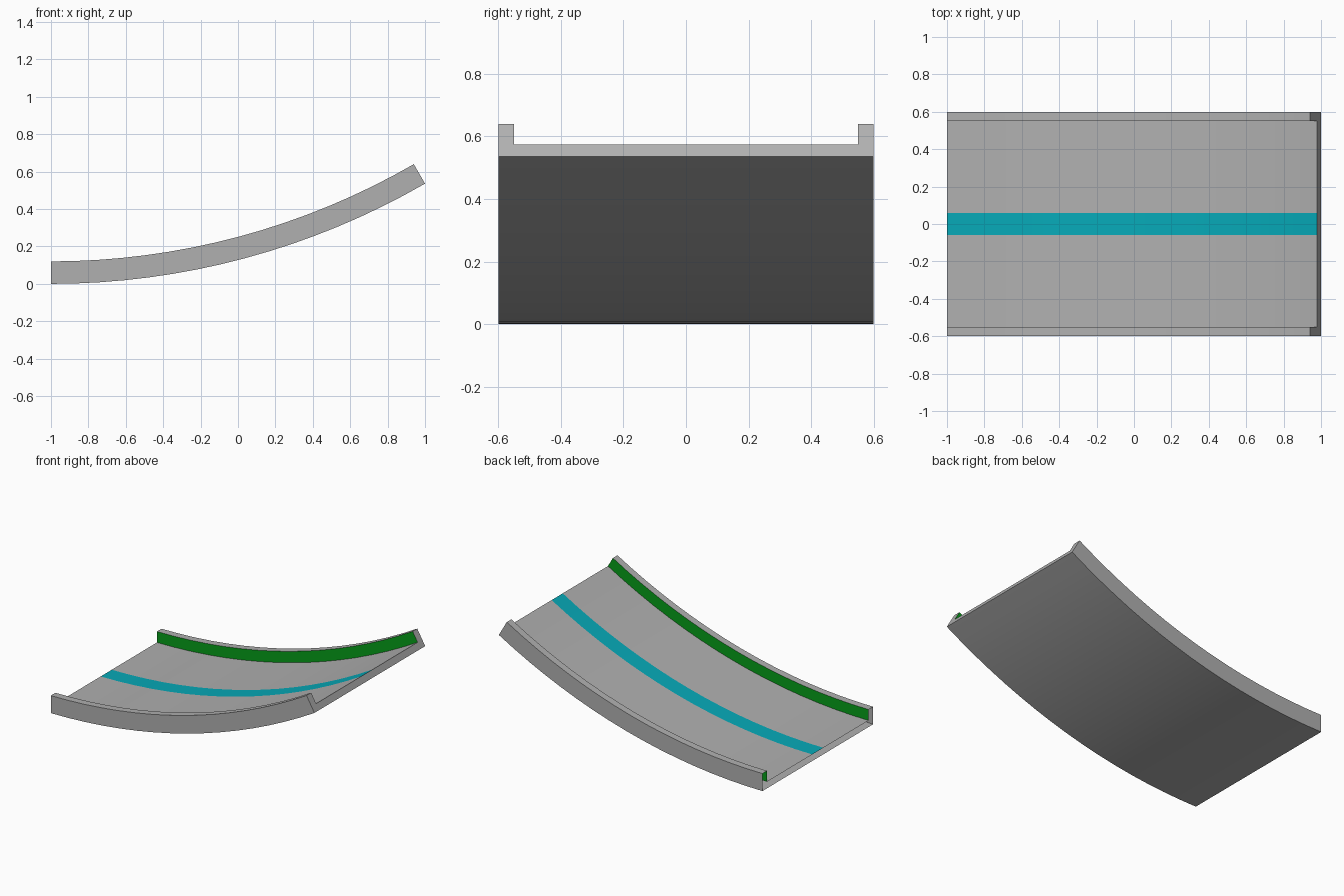
import bpy, bmesh
from math import sin, cos, radians

if "Cube" in bpy.data.objects:
    bpy.data.objects.remove(bpy.data.objects["Cube"])

R, ANGLE, SEGMENTS = 4.0, radians(30), 16


def material(name, color):
    m = bpy.data.materials.new(name)
    m.diffuse_color = color
    m.use_nodes = True
    m.node_tree.nodes["Principled BSDF"].inputs["Base Color"].default_value = m.diffuse_color
    return m


# Trough cross-section: (y, height above underside), right half then mirrored
half = [(0.06, 0.045), (0.55, 0.045), (0.55, 0.12), (0.6, 0.12), (0.6, 0.0)]
profile = half + [(-y, h) for y, h in reversed(half)]
# Material of the strip starting at each profile point: 0 grey, 1 green, 2 cyan
strip_material = [0, 1, 0, 0, 0, 0, 0, 1, 0, 2]

# Sweep the section along the rising arc
bm = bmesh.new()
rings = []
for i in range(SEGMENTS + 1):
    a = ANGLE * i / SEGMENTS
    rings.append([bm.verts.new((-1 + (R - h) * sin(a), y, R - (R - h) * cos(a)))
                  for y, h in profile])
n = len(profile)
for r0, r1 in zip(rings, rings[1:]):
    for k in range(n):
        j = (k + 1) % n
        f = bm.faces.new((r0[k], r0[j], r1[j], r1[k]))
        f.material_index = strip_material[k]

# Cap the raised end; the low end stays open
bm.faces.new(rings[-1])
bmesh.ops.recalc_face_normals(bm, faces=bm.faces)

mesh = bpy.data.meshes.new("curved_ramp")
bm.to_mesh(mesh)
bm.free()
mesh.materials.append(material("grey", (0.435, 0.435, 0.435, 1)))
mesh.materials.append(material("green_wall", (0.002, 0.34, 0.01, 1)))
mesh.materials.append(material("cyan_stripe", (0.002, 0.4, 0.48, 1)))

ramp = bpy.data.objects.new("curved_ramp", mesh)
bpy.context.collection.objects.link(ramp)
bpy.context.view_layer.objects.active = ramp
ramp.select_set(True)
bpy.ops.object.shade_smooth_by_angle(angle=radians(30))
